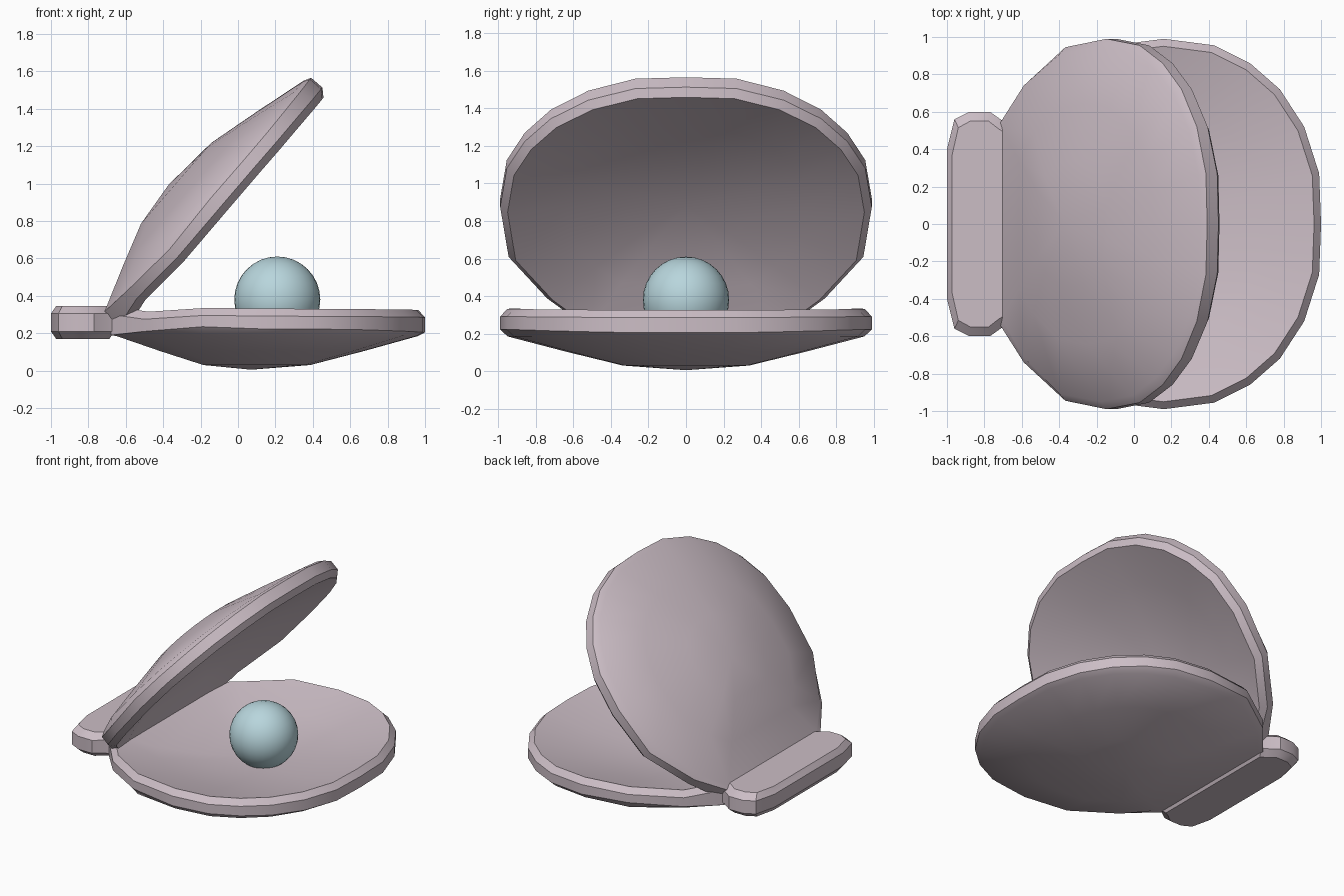
import bpy, bmesh, math
from mathutils import Matrix

if "Cube" in bpy.data.objects:
    bpy.data.objects.remove(bpy.data.objects["Cube"])


def material(name, color):
    m = bpy.data.materials.new(name)
    m.diffuse_color = color
    m.use_nodes = True
    m.node_tree.nodes["Principled BSDF"].inputs["Base Color"].default_value = m.diffuse_color
    return m


shell_mat = material("shell", (0.60, 0.51, 0.56, 1))
pearl_mat = material("pearl", (0.48, 0.67, 0.72, 1))


def finish(bm, name, mat, angle=30):
    bmesh.ops.recalc_face_normals(bm, faces=bm.faces)
    me = bpy.data.meshes.new(name)
    bm.to_mesh(me)
    bm.free()
    ob = bpy.data.objects.new(name, me)
    bpy.context.collection.objects.link(ob)
    me.materials.append(mat)
    bpy.ops.object.select_all(action='DESELECT')
    ob.select_set(True)
    bpy.context.view_layer.objects.active = ob
    bpy.ops.object.shade_smooth_by_angle(angle=math.radians(angle))
    return ob


def loft(bm, rings, start=None, end=None):
    """Skin closed rings; close each end with a fan to a point or one flat face."""
    loops = [[bm.verts.new(p) for p in r] for r in rings]
    n = len(loops[0])
    for a, b in zip(loops, loops[1:]):
        for i in range(n):
            j = (i + 1) % n
            bm.faces.new((a[i], a[j], b[j], b[i]))
    for loop, tip in ((loops[0], start), (loops[-1], end)):
        if tip is None:
            bm.faces.new(loop)
        else:
            t = bm.verts.new(tip)
            for i in range(n):
                bm.faces.new((loop[i], loop[(i + 1) % n], t))


# Half outline of a shell: x, y, lower and upper height of the rim wall
HALF = [(1, 0, .205, .285), (.99, .27, .205, .285), (.91, .52, .21, .287),
        (.78, .72, .215, .288), (.62, .86, .22, .29), (.43, .955, .222, .29),
        (.16, .99, .222, .292), (-.19, .945, .235, .295),
        (-.5, .74, .21, .275), (-.68, .53, .19, .30)]
OUTLINE = HALF + [(x, -y, a, b) for x, y, a, b in reversed(HALF[1:])]
CX = 0.07


def scaled(s, height):
    return [(CX + (x - CX) * s, y * s, height(a, b)) for x, y, a, b in OUTLINE]


def shell(name, matrix=None):
    bm = bmesh.new()
    rings = [scaled(.34, lambda a, b: .03),
             scaled(.65, lambda a, b: .105),
             scaled(.96, lambda a, b: .185),
             scaled(1, lambda a, b: a),
             scaled(1, lambda a, b: b),
             scaled(.96, lambda a, b: b + .04),
             scaled(.65, lambda a, b: .25),
             scaled(.33, lambda a, b: .20)]
    loft(bm, rings, (CX, 0, .005), (CX, 0, .18))
    if matrix:
        bm.transform(matrix)
    return finish(bm, name, shell_mat)


# Lower shell, and the upper one as its mirror image swung open at the hinge
shell("lower_shell")
t = math.radians(49)
c, s = math.cos(t), math.sin(t)
swing = Matrix(((c, 0, s, 0), (0, 1, 0, 0), (s, 0, -c, 0), (0, 0, 0, 1)))
shell("upper_shell", Matrix.Translation((-.647, 0, .242)) @ swing
      @ Matrix.Translation((.68, 0, -.29)))

# Hinge block with chamfered top and bottom edges
half = [(-.66, .53), (-.70, .55), (-.77, .60), (-.88, .60), (-.96, .56), (-1, .40)]
plan = half + [(x, -y) for x, y in reversed(half)]
bm = bmesh.new()
loft(bm, [[(-.83 + (x + .83) * k, y * m, z) for x, y in plan]
          for k, m, z in ((.84, .92, .17), (1, 1, .21), (1, 1, .305), (.84, .92, .345))])
finish(bm, "hinge", shell_mat)

# Pearl resting in the dish
bm = bmesh.new()
bmesh.ops.create_uvsphere(bm, u_segments=32, v_segments=16, radius=.23,
                          matrix=Matrix.Translation((.21, 0, .38)))
finish(bm, "pearl", pearl_mat)
